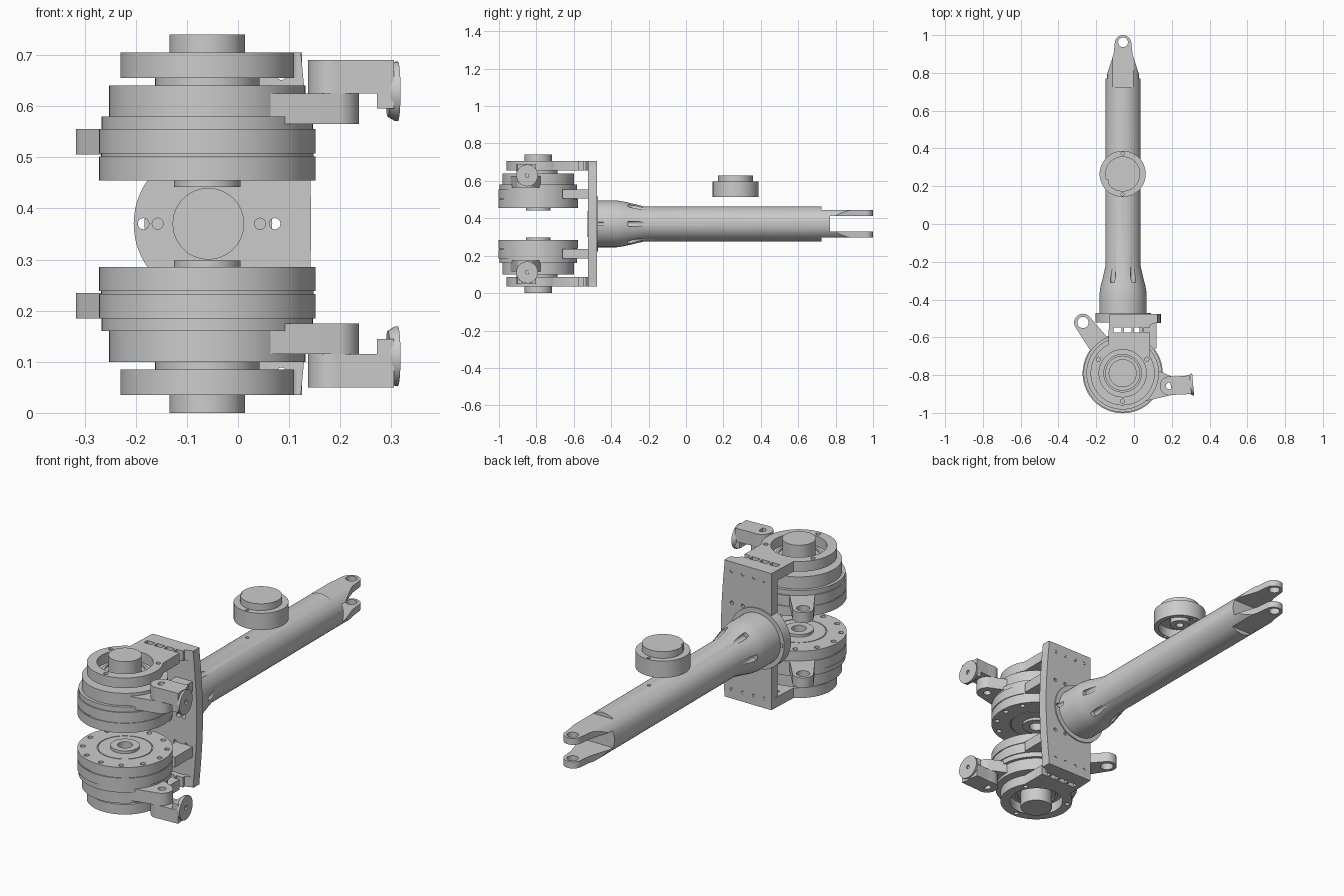
import bpy, bmesh
from math import sin, cos, pi, radians
from mathutils import Matrix, Vector, geometry

if "Cube" in bpy.data.objects:
    bpy.data.objects.remove(bpy.data.objects["Cube"])

CX, HY, MID = -0.06, -0.79, 0.37      # hub axis x, y and mirror height


def finish(name, bm):
    bmesh.ops.remove_doubles(bm, verts=bm.verts, dist=1e-5)
    bmesh.ops.recalc_face_normals(bm, faces=bm.faces)
    me = bpy.data.meshes.new(name)
    bm.to_mesh(me)
    bm.free()
    ob = bpy.data.objects.new(name, me)
    bpy.context.collection.objects.link(ob)
    return ob


def lathe(name, prof, loc=(0, 0, 0), axis='z', n=64):
    bm = bmesh.new()
    rings = []
    for r, h in prof:
        rings.append([bm.verts.new((r * cos(2 * pi * i / n), r * sin(2 * pi * i / n), h)) for i in range(n)]
                     if r > 0 else [bm.verts.new((0, 0, h))] * n)
    for a, b in zip(rings, rings[1:]):
        for i in range(n):
            j = (i + 1) % n
            vs = list(dict.fromkeys((a[i], a[j], b[j], b[i])))
            if len(vs) > 2:
                bm.faces.new(vs)
    rot = {'z': Matrix(), 'y': Matrix.Rotation(-pi / 2, 4, 'X'), 'x': Matrix.Rotation(pi / 2, 4, 'Y')}[axis]
    bm.transform(Matrix.Translation(loc) @ rot)
    return finish(name, bm)


def rod(loc, r, a, b, axis='z', n=16):
    return lathe("cutter", [(0, a), (r, a), (r, b), (0, b)], loc, axis, n)


def prism(name, pts, a, b, axis='z'):
    bm = bmesh.new()
    put = (lambda u, v, w: (u, v, w)) if axis == 'z' else (lambda u, v, w: (u, w, v))
    lo = [bm.verts.new(put(u, v, a)) for u, v in pts]
    hi = [bm.verts.new(put(u, v, b)) for u, v in pts]
    bm.faces.new(lo)
    bm.faces.new(hi)
    for i in range(len(pts)):
        j = (i + 1) % len(pts)
        bm.faces.new((lo[i], lo[j], hi[j], hi[i]))
    return finish(name, bm)


def box(x0, x1, y0, y1, z0, z1, name="cutter"):
    return prism(name, [(x0, y0), (x1, y0), (x1, y1), (x0, y1)], z0, z1)


def arc(cx, cy, r, a0=0, a1=360, n=40):
    return [(cx + r * cos(radians(a0 + (a1 - a0) * i / n)), cy + r * sin(radians(a0 + (a1 - a0) * i / n)))
            for i in range(n + 1)]


def hull(*circles):
    pts = [p for c in circles for p in arc(*c)[:-1]]
    return [pts[i] for i in geometry.convex_hull_2d([Vector(p) for p in pts])]


def carve(ob, cutters, op='DIFFERENCE'):
    for c in cutters:
        m = ob.modifiers.new("cut", 'BOOLEAN')
        m.object, m.operation, m.solver = c, op, 'EXACT'
    bpy.context.view_layer.update()
    me = bpy.data.meshes.new_from_object(ob.evaluated_get(bpy.context.evaluated_depsgraph_get()))
    ob.modifiers.clear()
    ob.data = me
    for c in cutters:
        bpy.data.objects.remove(c)
    return ob


def mirror(ob):
    ob.data.transform(Matrix.Translation((0, 0, -MID)))
    ob.location.z = MID
    m = ob.modifiers.new("mirror", 'MIRROR')
    m.use_axis = (False, False, True)
    m.use_mirror_merge = False


# Wheel hub: stepped drum with bolt circle on the inner face
hub = lathe("hub_drum", [(0, .52), (.033, .52), (.033, .442), (.065, .442), (.065, .455), (.12, .455),
                         (.12, .459), (.124, .459), (.124, .455), (.212, .455), (.212, .502), (.208, .502),
                         (.208, .507), (.212, .507), (.212, .555), (.207, .555), (.207, .58), (.192, .58),
                         (.192, .64), (.102, .64), (.102, .668), (.09, .668), (.09, .66), (.074, .66),
                         (.074, .74), (0, .74)], (CX, HY, 0))
mirror(carve(hub, [rod((CX + .188 * cos(a), HY + .188 * sin(a), 0), .012, .44, .475)
                   for a in [2 * pi * i / 12 for i in range(12)]]))

# Anchor ear on the drum
ear = prism("anchor_ear", hull((-.27, -.522, .047), (-.16, -.67, .06)), .505, .555)
mirror(carve(ear, [rod((-.27, -.522, 0), .03, .4, .6, n=24)]))

# Brake lever
lever = prism("brake_lever", hull((.187, -.857, .05), (-.035, -.835, .122)), .565, .625)
mirror(carve(lever, [rod((.187, -.857, 0), .018, .5, .7)]))

# Rod end block with its angled pad
block = prism("rod_end_block", hull((.187, -.857, .05), (.265, -.848, .04)) , .625, .69)
mirror(carve(block, [rod((.187, -.857, 0), .018, .6, .7)]))
mirror(prism("rod_end_arm", [(.2, -.905), (.305, -.9), (.295, -.802), (.19, -.81)], .625, .69))
mirror(prism("rod_end_drop", [(.272, -.9), (.305, -.9), (.297, -.802), (.272, -.802)], .595, .626))
pad = lathe("rod_end_pad", [(0, -.012), (.05, -.012), (.058, .002), (.058, .008), (.01, .008), (.01, 0), (0, 0)],
            axis='x', n=40)
pad.data.transform(Matrix.Translation((.305, -.85, .629)) @ Matrix.Rotation(radians(5), 4, 'Z'))
mirror(pad)

# Side plate of the yoke, ringed round the hub
side = prism("yoke_side", arc(CX, HY, .17, 117, 391, 60) +
             [(.085, -.535), (.125, -.52), (.125, -.477), (-.13, -.477)], .655, .705)
cuts = [rod((CX, HY, 0), .125, .6, .75, n=64)]
cuts += [rod((CX + .148 * cos(radians(a)), HY + .148 * sin(radians(a)), 0), .011, .6, .75) for a in (30, 150, 270)]
cuts += [box(x - .021, x + .021, -.575, -.549, .6, .75) for x in (-.087, -.033, .021, .073)]
mirror(carve(side, cuts))

# Retainer lug between the drum and the yoke
mirror(box(.03, .12, -.66, -.52, .505, .555, "retainer_lug"))

# Yoke back plate with one bulged edge and rows of bolt holes
bulge = [(.123 + .02 * sin(pi * i / 20), .035 + .67 * i / 20) for i in range(21)]
plate = prism("yoke_back_plate", [(-.13, .705), (-.13, .035)] + bulge, -.524, -.476, 'y')
flange_holes = (-.185, -.157, .043, .072)
cuts = [rod((x, 0, MID), .011, -.6, -.4, 'y') for x in flange_holes[2:]]
cuts += [rod((x, 0, z), .009, -.6, -.4, 'y', 12) for z in (.08, .235, .505, .66) for x in (-.09, -.035, .025, .085)]
carve(plate, cuts)

# Round flange behind the yoke
flange = lathe("strut_flange", [(0, -.522), (.147, -.522), (.147, -.47), (0, -.47)], (-.057, 0, MID), 'y')
carve(flange, [rod((x, 0, MID), .011, -.6, -.4, 'y') for x in flange_holes])

# Strut tube: flared foot, bolt pockets, forked tip
tube = lathe("strut_tube", [(0, -.527), (.07, -.527), (.07, -.49), (.085, -.49), (.085, -.475), (.125, -.475), (.125, -.37),
                            (.119, -.33), (.093, -.22), (.093, 1.02), (0, 1.02)], (-.058, 0, MID), 'y', 48)
# keep bolt holes in the flange clear of the flared foot
cuts = [rod((x, 0, MID), .011, -.6, -.44, 'y') for x in flange_holes[2:]]
for i in range(6):
    a = i * pi / 3
    cuts.append(rod((-.058 + .106 * cos(a), 0, MID + .106 * sin(a)), .014, -.31, -.17, 'y'))
cuts += [box(-.2, .1, .725, 1.1, .445, .6), box(-.2, .1, .725, 1.1, .1, .297),
         box(-.2, .1, .77, 1.1, .33, .413), rod((-.058, .962, 0), .026, .2, .6, n=24)]
cuts += [rod((CX, y, 0), .009, .43, .5) for y in (.157, .373)]
carve(tube, cuts)
tip = prism("cutter", [(-.35, -.7), (.25, -.7), (.25, .76), (.037, .76), (-.008, .9)] +
            arc(-.058, .956, .044, 10, 170, 16) + [(-.108, .9), (-.153, .76), (-.35, .76)], 0, .8)
carve(tube, [tip], 'INTERSECT')

# Loose round cap floating above the strut, hollow underneath
cap = lathe("round_cap", [(0, .55), (.018, .55), (.018, .53), (.045, .53), (.045, .562), (.1, .562), (.1, .515),
                          (.122, .515), (.122, .597), (.093, .597), (.093, .63), (0, .63)], (CX, .265, 0))
carve(cap, [rod((CX, y, 0), .008, .5, .65) for y in (.157, .373)] +
      [box(CX - .11, CX - .078, .19, .235, .6, .65)])

# Smooth the round faces, keep hard edges
bpy.ops.object.select_all(action='DESELECT')
for ob in bpy.context.scene.objects:
    ob.select_set(True)
    bpy.context.view_layer.objects.active = ob
bpy.ops.object.shade_smooth_by_angle(angle=radians(30))
